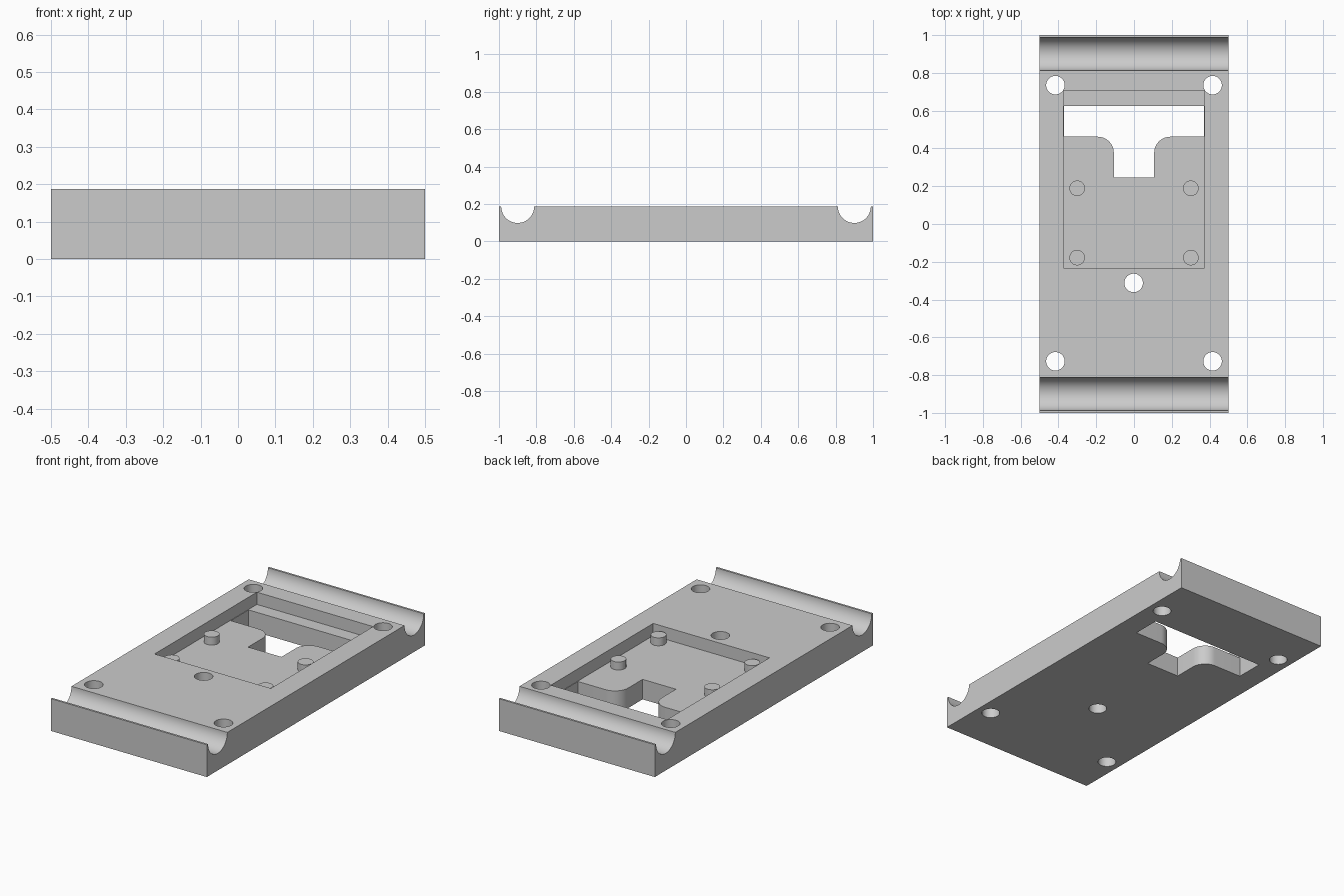
import bpy
import bmesh
from math import pi, sin, cos, radians
from mathutils import Matrix

default = bpy.data.objects.get("Cube")
if default:
    bpy.data.objects.remove(default, do_unlink=True)

HEIGHT, FLOOR = 0.187, 0.116
GROOVE_Y, GROOVE_R = 0.9, 0.088

grey = bpy.data.materials.new("plain grey")
grey.use_nodes = True
colour = (0.6, 0.6, 0.6, 1)
grey.diffuse_color = colour
grey.node_tree.nodes["Principled BSDF"].inputs["Base Color"].default_value = colour


def prism(name, outline, start, depth, matrix=Matrix()):
    """Extrude a 2D outline from start by depth along its local z."""
    bm = bmesh.new()
    face = bm.faces.new([bm.verts.new((u, v, start)) for u, v in outline])
    extruded = bmesh.ops.extrude_face_region(bm, geom=[face])["geom"]
    moved = [g for g in extruded if isinstance(g, bmesh.types.BMVert)]
    bmesh.ops.translate(bm, verts=moved, vec=(0, 0, depth))
    bmesh.ops.recalc_face_normals(bm, faces=bm.faces)
    bm.transform(matrix)
    mesh = bpy.data.meshes.new(name)
    bm.to_mesh(mesh)
    bm.free()
    mesh.materials.append(grey)
    obj = bpy.data.objects.new(name, mesh)
    bpy.context.collection.objects.link(obj)
    return obj


def arc(cx, cy, r, a0, a1, steps):
    angles = [radians(a0 + (a1 - a0) * i / steps) for i in range(steps + 1)]
    return [(cx + r * cos(a), cy + r * sin(a)) for a in angles]


def circle(cx, cy, r):
    return arc(cx, cy, r, 0, 360, 48)[:-1]


def rect(x0, y0, x1, y1):
    return [(x0, y0), (x1, y0), (x1, y1), (x0, y1)]


def smooth(obj):
    bpy.ops.object.select_all(action="DESELECT")
    obj.select_set(True)
    bpy.context.view_layer.objects.active = obj
    bpy.ops.object.shade_smooth_by_angle(angle=radians(30))


# Side profile with a round trough at each end, swept across the width
profile = [(-1, 0), (1, 0), (1, HEIGHT)]
profile += arc(GROOVE_Y, HEIGHT, GROOVE_R, 0, -180, 32)
profile += arc(-GROOVE_Y, HEIGHT, GROOVE_R, 0, -180, 32)
profile += [(-1, HEIGHT)]
across = Matrix(((0, 0, 1, 0), (1, 0, 0, 0), (0, 1, 0, 0), (0, 0, 0, 1)))
plate = prism("base_plate", profile, -0.5, 1, across)

# Recessed pocket
cutters = [prism("pocket_cutter", rect(-0.373, -0.232, 0.373, 0.706), FLOOR, 0.2)]

# T-shaped opening with rounded inner shoulders
slot = [(-0.37, 0.625), (-0.37, 0.462)]
slot += arc(-0.107 - 0.085, 0.462 - 0.085, 0.085, 90, 0, 12)
slot += [(-0.107, 0.245), (0.107, 0.245)]
slot += arc(0.107 + 0.085, 0.462 - 0.085, 0.085, 180, 90, 12)
slot += [(0.37, 0.462), (0.37, 0.625)]
cutters.append(prism("slot_cutter", slot, -0.1, 0.4))

# Through holes at the corners and one below the pocket
holes = [(x, y) for x in (-0.416, 0.416) for y in (-0.727, 0.735)] + [(-0.002, -0.312)]
for x, y in holes:
    cutters.append(prism("hole_cutter", circle(x, y, 0.049), -0.1, 0.4))

bpy.context.view_layer.objects.active = plate
for cutter in cutters:
    cutter.hide_render = True
    mod = plate.modifiers.new("cut", "BOOLEAN")
    mod.operation = "DIFFERENCE"
    mod.solver = "EXACT"
    mod.object = cutter
    bpy.ops.object.modifier_apply(modifier=mod.name)
    bpy.data.objects.remove(cutter, do_unlink=True)
smooth(plate)

# Locating pegs on the pocket floor
for side, x in (("right", -0.301), ("left", 0.301)):
    for end, y in (("front", -0.178), ("back", 0.189)):
        smooth(prism(f"peg_{end}_{side}", circle(x, y, 0.041), FLOOR - 0.01, 0.056))
